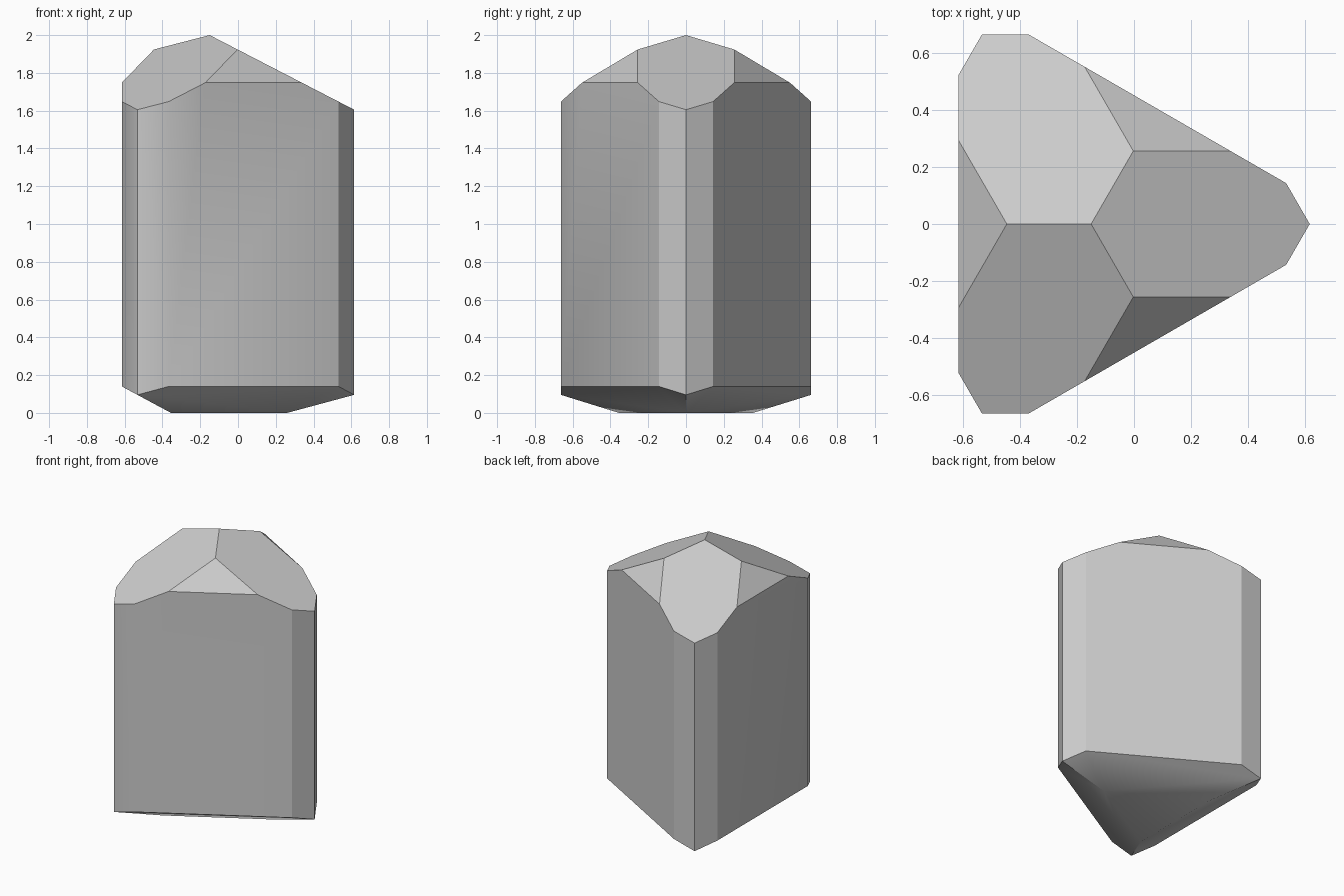
import bpy
import bmesh
from math import radians, sin, cos
from mathutils import Vector

if "Cube" in bpy.data.objects:
    bpy.data.objects.remove(bpy.data.objects["Cube"], do_unlink=True)

AXIS_X = -0.15          # the threefold axis of the crystal
SIDE = 0.465            # axis to the wide prism faces
CORNER = 0.6625         # axis to the narrow prism faces
SLOPE = 0.516           # fall of the main top faces

grey = bpy.data.materials.new("crystal grey")
grey.use_nodes = True
colour = (0.6, 0.6, 0.6, 1)
grey.diffuse_color = colour
grey.node_tree.nodes["Principled BSDF"].inputs["Base Color"].default_value = colour

bm = bmesh.new()
bmesh.ops.create_cube(bm, size=4)


def facet(azimuth, radius, z, out=1.0, up=0.0):
    """Cut the block by a plane through the given radius and height."""
    a = radians(azimuth)
    point = Vector((AXIS_X + radius * cos(a), radius * sin(a), z))
    normal = Vector((out * cos(a), out * sin(a), up))
    geom = bm.verts[:] + bm.edges[:] + bm.faces[:]
    bmesh.ops.bisect_plane(bm, geom=geom, dist=1e-6, plane_co=point,
                           plane_no=normal, clear_outer=True)
    rim = [e for e in bm.edges if e.is_boundary]
    if rim:
        bmesh.ops.contextual_create(bm, geom=rim)


# Prism: six narrow faces in pairs at the corners, three wide faces between
for k in range(6):
    facet(30 + 60 * k, CORNER, 0)
for k in range(3):
    facet(60 + 120 * k, SIDE, 0)

# Cap: three main faces meeting at the peak, three steeper triangles
for k in range(3):
    facet(120 * k, 0, 2, SLOPE, 1)
for k in range(3):
    facet(60 + 120 * k, 0.295, 2 - SLOPE * 0.1475, 2 * SLOPE, 1)

# Base: flat triangle with three sloping faces
facet(0, 0, 0, 0, -1)
for k in range(3):
    facet(60 + 120 * k, 0.205, 0, 0.538, -1)

bmesh.ops.recalc_face_normals(bm, faces=bm.faces[:])

# Shading: crisp edges, but softly blended base and front prism corners
for f in bm.faces:
    f.smooth = True
for e in bm.edges:
    mid = (e.verts[0].co + e.verts[1].co) / 2
    wide_front = abs(mid.x + 0.36) < 0.03 and mid.y < -0.6 and 0.5 < mid.z < 1.4
    wide_back = mid.x < -0.6 and -0.55 < mid.y < -0.45 and 0.5 < mid.z < 1.4
    under = e.calc_face_angle(0) < radians(29.9)
    e.smooth = wide_front or wide_back or under

mesh = bpy.data.meshes.new("crystal")
bm.to_mesh(mesh)
bm.free()
mesh.materials.append(grey)
crystal = bpy.data.objects.new("crystal", mesh)
bpy.context.collection.objects.link(crystal)
